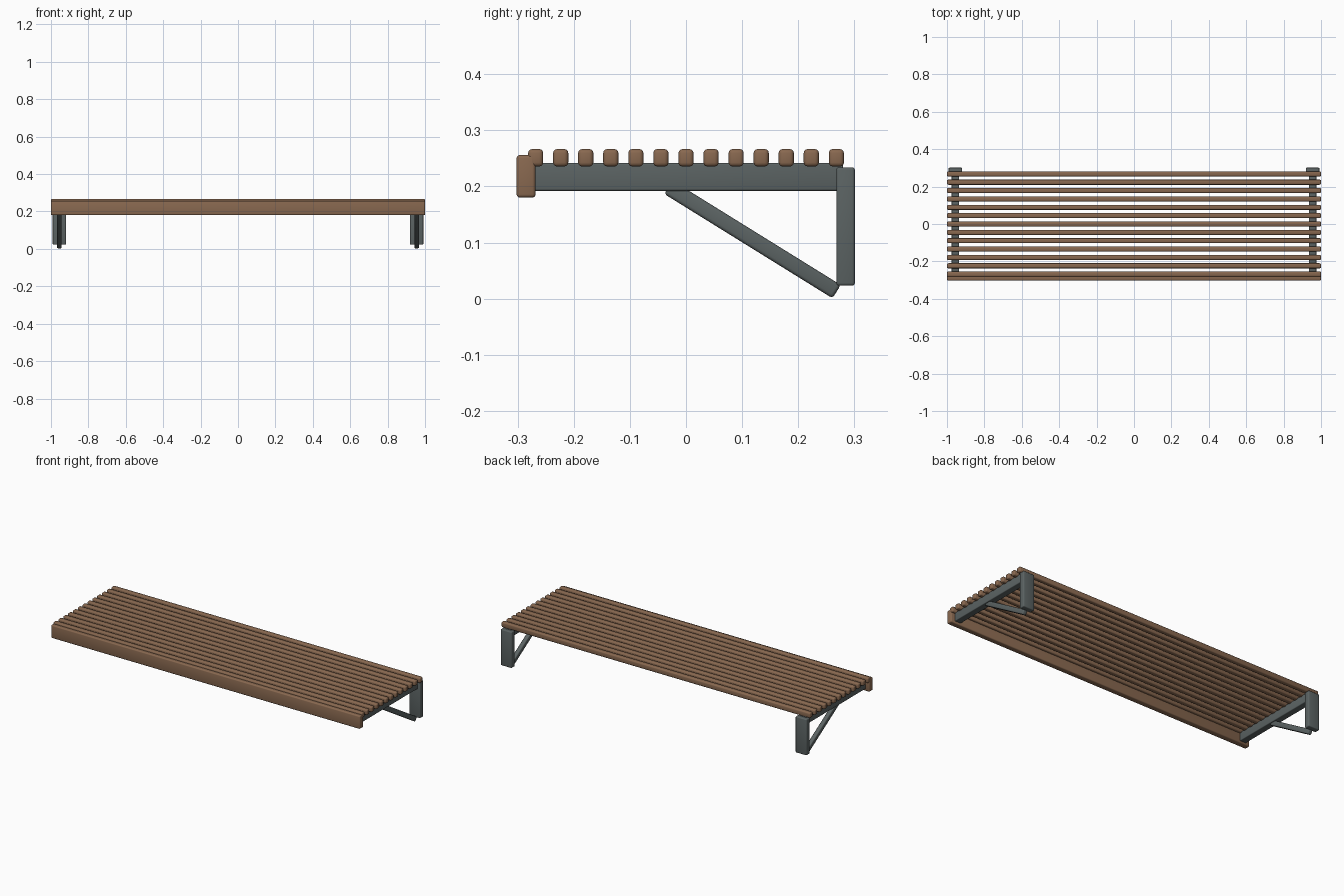
import bpy
import math

if "Cube" in bpy.data.objects:
    bpy.data.objects.remove(bpy.data.objects["Cube"])


def material(name, rgb):
    m = bpy.data.materials.new(name)
    m.diffuse_color = (*rgb, 1)
    m.use_nodes = True
    m.node_tree.nodes["Principled BSDF"].inputs["Base Color"].default_value = m.diffuse_color
    return m


WOOD = material("brown_wood", (0.25, 0.14, 0.08))
STEEL = material("grey_steel", (0.105, 0.125, 0.125))


def bar(name, centre, size, mat, bevel, tilt=0.0):
    """Box with softly rounded edges, optionally tilted about x."""
    bpy.ops.mesh.primitive_cube_add(size=1, location=centre)
    ob = bpy.context.object
    ob.name = name
    ob.scale = size
    bpy.ops.object.transform_apply(location=False, rotation=False, scale=True)
    ob.rotation_euler.x = tilt
    ob.data.materials.append(mat)
    mod = ob.modifiers.new("rounded_edges", 'BEVEL')
    mod.width = bevel
    mod.segments = 3
    bpy.ops.object.modifier_apply(modifier=mod.name)
    bpy.ops.object.shade_smooth_by_angle(angle=math.radians(35))
    return ob


# Seat slats running the full length
for i in range(13):
    y = -0.268 + i * 0.536 / 12
    bar(f"slat_{i + 1}", (0, y, 0.251), (2.0, 0.027, 0.031), WOOD, 0.007)

# Front edge board
bar("front_board", (0, -0.285, 0.218), (2.0, 0.034, 0.076), WOOD, 0.006)

# Wall brackets: horizontal arm, back plate and diagonal brace at each end
for side, s in (("left", -1), ("right", 1)):
    x = s * 0.955
    bar(f"{side}_arm", (x, 0.0, 0.217), (0.04, 0.56, 0.05), STEEL, 0.004)
    bar(f"{side}_back_plate", (x, 0.2845, 0.1285), (0.072, 0.033, 0.211), STEEL, 0.005)
    bar(f"{side}_brace", (x, 0.1185, 0.1055), (0.025, 0.353, 0.028), STEEL, 0.006,
        math.radians(-31.8))
